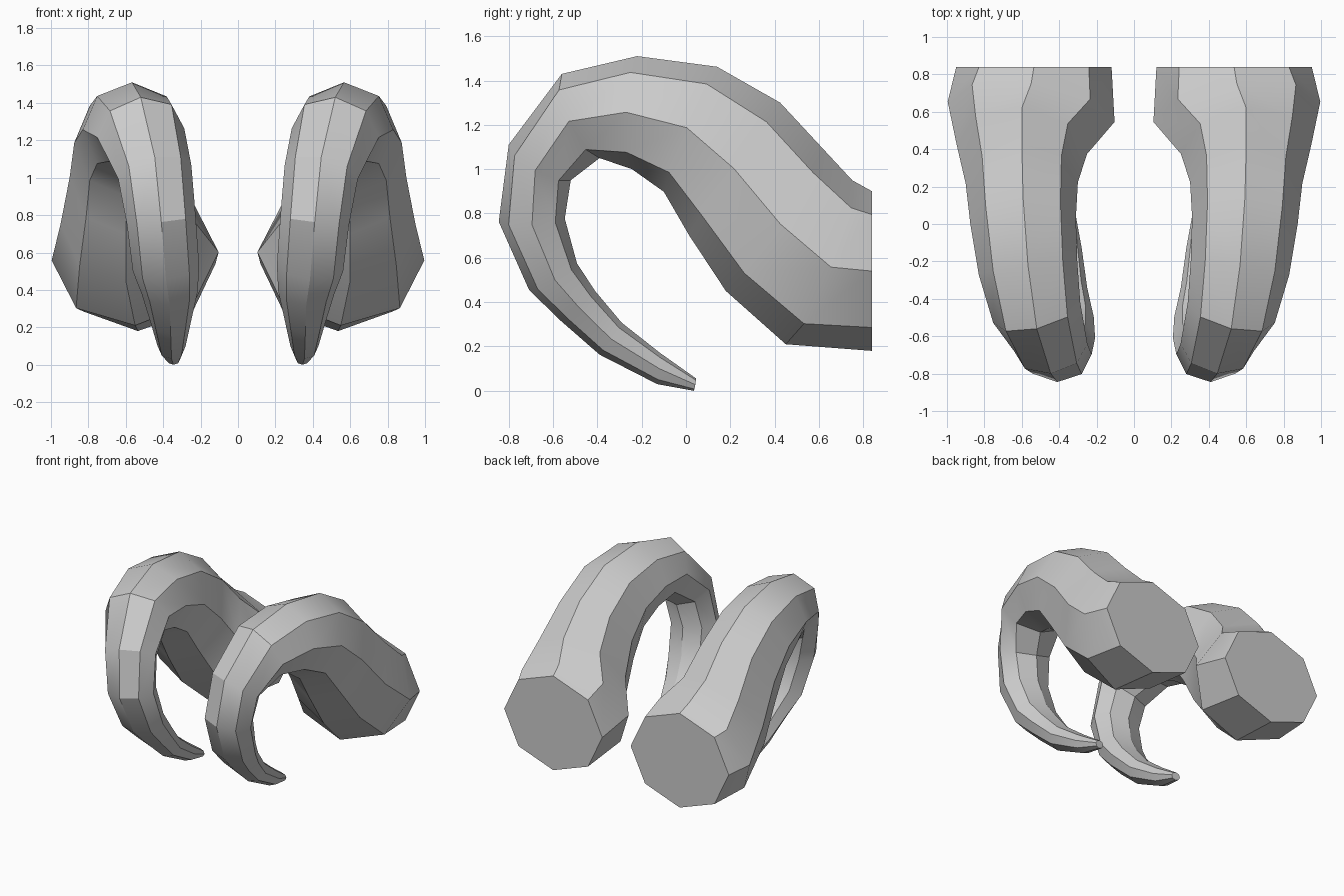
import bpy
import bmesh
import math
from mathutils import Vector

default_cube = bpy.data.objects.get("Cube")
if default_cube:
    bpy.data.objects.remove(default_cube, do_unlink=True)

SIDES = 8

# Horn stations from root to tip:
# centre x, y, z, half width, crest offset in y and z
STATIONS = [
    (.535, .84, .54, .415, 0, .36),
    (.55, .60, .58, .45, .15, .37),
    (.60, .40, .77, .35, .22, .32),
    (.60, .22, 1, .30, .205, .30),
    (.593, .02, 1.18, .283, .12, .282),
    (.567, -.232, 1.255, .266, .012, .255),
    (.52, -.475, 1.24, .24, -.085, .19),
    (.445, -.66, 1.03, .20, -.14, .08),
    (.41, -.696, .77, .185, -.149, -.007),
    (.385, -.6, .515, .178, -.108, -.06),
    (.365, -.49, .385, .15, -.08, -.065),
    (.36, -.34, .235, .11, -.05, -.072),
    (.355, -.123, .1, .075, -.007, -.07),
    (.345, .04, .028, .035, -.005, -.028),
]


def make_material(name, value):
    """Flat single-colour material for viewport and render."""
    material = bpy.data.materials.new(name)
    material.use_nodes = True
    colour = (value, value, value, 1)
    material.diffuse_color = colour
    material.node_tree.nodes["Principled BSDF"].inputs["Base Color"].default_value = colour
    return material


def ring_points(index, side):
    """Octagonal cross-section, turned to follow the sweep of the horn."""
    x, y, z, half_width, lean, rise = STATIONS[index]
    centre = Vector((x, y, z))
    crest = Vector((0, lean, rise))
    if index == 0:
        tangent = Vector((0, -1, 0))  # the root is cut flat
    else:
        after = STATIONS[min(index + 1, len(STATIONS) - 1)]
        tangent = Vector(after[:3]) - Vector(STATIONS[index - 1][:3])
    outward = crest.cross(tangent).normalized() * half_width
    for step in range(SIDES):
        angle = math.tau * step / SIDES
        point = centre + crest * math.cos(angle) + outward * math.sin(angle)
        yield Vector((point.x * side, point.y, point.z))


def build_horn(name, side, material):
    """Skin the rings together and cap the root and the tip."""
    bm = bmesh.new()
    rings = [[bm.verts.new(p) for p in ring_points(i, side)]
             for i in range(len(STATIONS))]
    for lower, upper in zip(rings, rings[1:]):
        for k in range(SIDES):
            n = (k + 1) % SIDES
            bm.faces.new((lower[k], lower[n], upper[n], upper[k]))
    bm.faces.new(rings[0])
    bm.faces.new(rings[-1])
    bmesh.ops.recalc_face_normals(bm, faces=bm.faces[:])
    mesh = bpy.data.meshes.new(name)
    bm.to_mesh(mesh)
    bm.free()
    mesh.materials.append(material)
    horn = bpy.data.objects.new(name, mesh)
    bpy.context.collection.objects.link(horn)

    # Soft along the length, crisp along the ridges
    bpy.ops.object.select_all(action="DESELECT")
    horn.select_set(True)
    bpy.context.view_layer.objects.active = horn
    bpy.ops.object.shade_smooth_by_angle(angle=math.radians(30))
    return horn


horn_grey = make_material("horn grey", .6)
build_horn("left_horn", 1, horn_grey)
build_horn("right_horn", -1, horn_grey)
